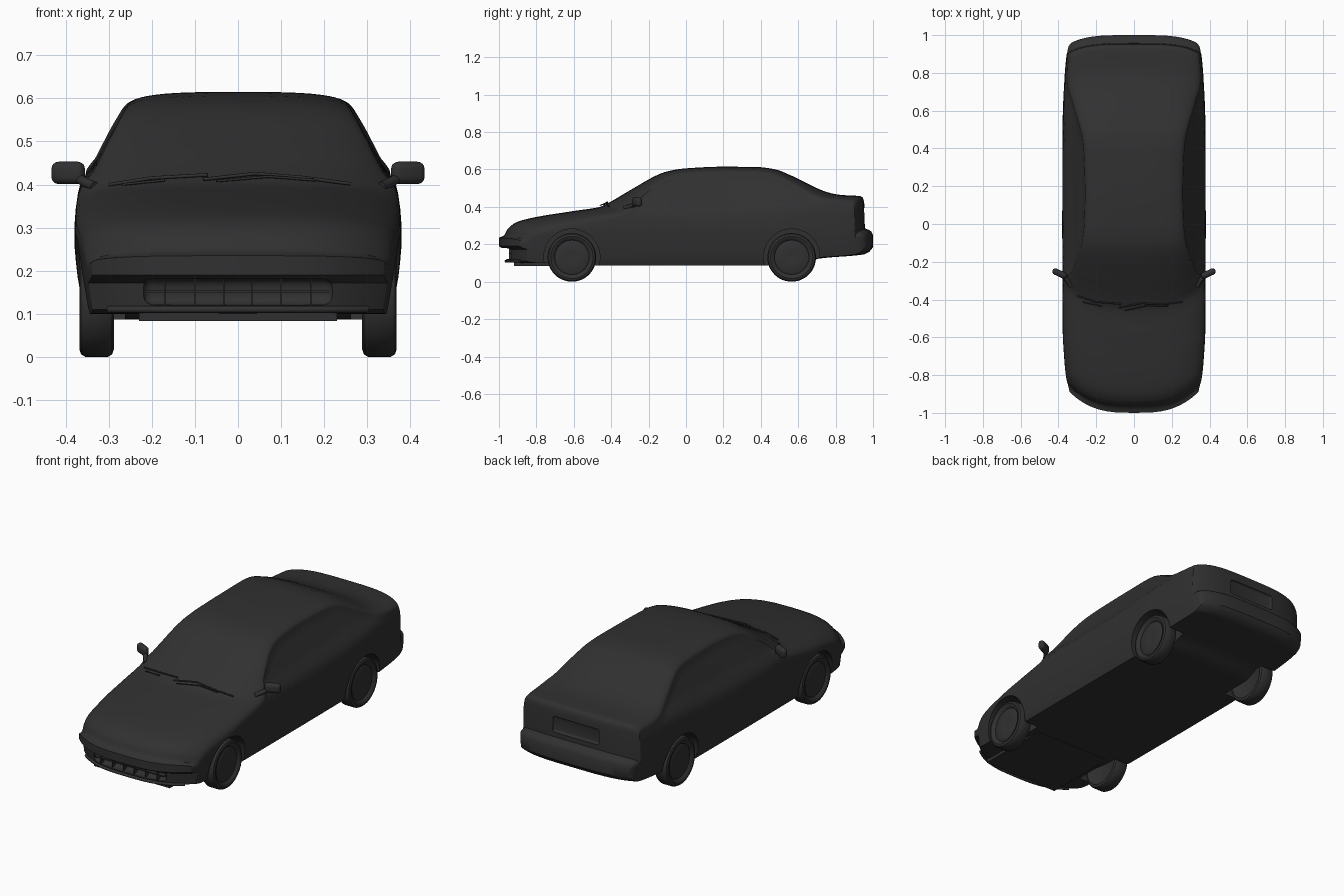
import bpy, bmesh, math
from mathutils import Vector, Matrix

if "Cube" in bpy.data.objects:
    bpy.data.objects.remove(bpy.data.objects["Cube"])

paint = bpy.data.materials.new("dark_paint")
paint.diffuse_color = (0.03, 0.03, 0.03, 1)
paint.use_nodes = True
paint.node_tree.nodes["Principled BSDF"].inputs["Base Color"].default_value = paint.diffuse_color


def finish(name, bm, angle=35):
    bmesh.ops.recalc_face_normals(bm, faces=bm.faces)
    me = bpy.data.meshes.new(name)
    bm.to_mesh(me)
    bm.free()
    ob = bpy.data.objects.new(name, me)
    bpy.context.collection.objects.link(ob)
    me.materials.append(paint)
    smooth(ob, angle)
    return ob


def smooth(ob, angle):
    bpy.ops.object.select_all(action='DESELECT')
    ob.select_set(True)
    bpy.context.view_layer.objects.active = ob
    bpy.ops.object.shade_smooth_by_angle(angle=math.radians(angle))


def curve(pts):
    """Monotone smooth interpolation through (position, value) knots."""
    xs, vs = zip(*pts)
    n = len(xs)
    d = [(vs[i + 1] - vs[i]) / (xs[i + 1] - xs[i]) for i in range(n - 1)]
    m = [d[0]] + [2 * a * b / (a + b) if a * b > 0 else 0 for a, b in zip(d, d[1:])] + [d[-1]]

    def f(x):
        x = min(max(x, xs[0]), xs[-1])
        i = max(k for k in range(n - 1) if xs[k] <= x)
        h = xs[i + 1] - xs[i]
        t = (x - xs[i]) / h
        return ((2*t**3 - 3*t**2 + 1) * vs[i] + (t**3 - 2*t**2 + t) * h * m[i]
                + (3*t**2 - 2*t**3) * vs[i + 1] + (t**3 - t**2) * h * m[i + 1])
    return f


def ramp(v, a, b):
    t = min(max((v - a) / (b - a), 0), 1)
    return t * t * (3 - 2 * t)


# Design curves of the body: centre line, underside, plan width, crown and side section
TOP = [(-1, .235), (-.985, .241), (-.972, .248), (-.955, .28), (-.935, .3), (-.9, .321), (-.8, .346),
       (-.6, .378), (-.46, .4), (-.41, .424), (-.28, .5), (-.15, .572), (-.1, .59), (0, .606),
       (.2, .615), (.38, .613), (.48, .6), (.55, .573), (.78, .472), (.84, .463), (.93, .458),
       (.945, .45), (.953, .42), (.957, .285), (.98, .276), (.99, .268), (1, .25)]
BOTTOM = [(-1, .19), (-.985, .18), (-.965, .172), (-.958, .11), (-.9, .1), (-.7, .1), (-.55, .087),
          (.6, .087), (.71, .123), (.95, .146), (.98, .16), (1, .185)]
top, bottom = curve(TOP), curve(BOTTOM)
plan = curve([(-1, .345), (-.95, .36), (-.85, .37), (-.7, .378), (0, .38), (.6, .378),
              (.85, .367), (.95, .357), (.985, .35), (1, .335)])
crown = curve([(-1, .02), (-.96, .05), (-.85, .07), (-.5, .05), (-.35, .035), (-.1, .045),
               (.5, .05), (.95, .05), (1, .02)])
side = curve([(.08, .345), (.1, .355), (.15, .366), (.2, .374), (.28, .38), (.34, .377), (.38, .368),
              (.4, .356), (.415, .342), (.45, .322), (.5, .297), (.55, .27), (.6, .24)])


def half_width(s, z):
    z -= .03 * ramp(s, .1, .9) * ramp(z, .3, .4)
    return side(z) * plan(s) / .38


def bow(x, s):
    u = abs(x) / .35
    return .12 * u**3 * (1 - ramp(s, -.5, .2)) - .05 * u**4 * ramp(s, .2, .65)


P, N, K = 3.2, 12, 14


def on_top(x, s, lift=0):
    ze = top(s) - crown(s)
    u = min(abs(x) / half_width(s, ze), 1)
    return Vector((x, s + bow(x, s), ze + crown(s) * (1 - u**P)**(1 / P) + lift))


def section(s):
    zb, ze = bottom(s), top(s) - crown(s)
    xb, xe = half_width(s, zb), half_width(s, ze)
    half = [(xb * math.sin(j / N * math.pi / 2)**(2 / P), zb) for j in range(N)]
    half += [(half_width(s, zb + (ze - zb) * j / K), zb + (ze - zb) * j / K) for j in range(K)]
    for j in range(N):
        t = j / N * math.pi / 2
        half.append((xe * math.cos(t)**(2 / P), ze + crown(s) * math.sin(t)**(2 / P)))
    half.append((0, top(s)))
    pts = half + [(-x, z) for x, z in half[-2:0:-1]]
    return [(x, s + bow(x, s), z) for x, z in pts]


# Body shell lofted from nose to tail
stations = sorted({round(y, 3) for y, _ in TOP + BOTTOM} | {round(-.94 + .02 * i, 3) for i in range(95)})
bm = bmesh.new()
rings = [[bm.verts.new(p) for p in section(s)] for s in stations]
M = len(rings[0])
for a, b in zip(rings, rings[1:]):
    for i in range(M):
        bm.faces.new((a[i], a[(i + 1) % M], b[(i + 1) % M], b[i]))
r = N + K // 2
for ring in (rings[0], rings[-1]):
    for i in range(M // 2):
        quad = [ring[(r + i) % M], ring[(r + i + 1) % M], ring[(r - i - 1) % M], ring[(r - i) % M]]
        bm.faces.new(list(dict.fromkeys(quad)))
body = finish("body", bm)


def box(name, size, loc, bevel=0, rot=0, segments=3):
    bm = bmesh.new()
    bmesh.ops.create_cube(bm, size=1)
    bmesh.ops.scale(bm, vec=size, verts=bm.verts)
    if bevel:
        bmesh.ops.bevel(bm, geom=bm.edges[:], offset=bevel, segments=segments, profile=.5, affect='EDGES')
    bm.transform(Matrix.Translation(loc) @ Matrix.Rotation(rot, 4, 'Z'))
    return finish(name, bm)


def cylinder_x(name, radius, x0, x1, y, z):
    bm = bmesh.new()
    bmesh.ops.create_cone(bm, cap_ends=True, segments=48, radius1=radius, radius2=radius, depth=x1 - x0)
    bm.transform(Matrix.Translation(((x0 + x1) / 2, y, z)) @ Matrix.Rotation(math.pi / 2, 4, 'Y'))
    return finish(name, bm)


def cut(target, cutter):
    cutter.hide_render = True
    mod = target.modifiers.new("cut", 'BOOLEAN')
    mod.operation, mod.solver, mod.object = 'DIFFERENCE', 'EXACT', cutter
    bpy.context.view_layer.objects.active = target
    bpy.ops.object.modifier_apply(modifier=mod.name)
    bpy.data.objects.remove(cutter)


def tube(name, points, radius):
    cu = bpy.data.curves.new(name, 'CURVE')
    cu.dimensions, cu.bevel_depth, cu.bevel_resolution, cu.use_fill_caps = '3D', radius, 2, True
    sp = cu.splines.new('POLY')
    sp.points.add(len(points) - 1)
    for p, co in zip(sp.points, points):
        p.co = (*co, 1)
    cu.materials.append(paint)
    ob = bpy.data.objects.new(name, cu)
    bpy.context.collection.objects.link(ob)
    return ob


# Wheels, each a profile (offset along axle, radius) spun around the axle
AXLES = {"front": -.61, "rear": .565}
WHEEL = [(.026, 0), (.03, .03), (.03, .085), (.026, .092), (.036, .1), (.04, .113), (.036, .124),
         (.026, .13), (-.026, .13), (-.036, .124), (-.04, .112), (-.03, .095), (-.03, 0)]
for end, y in AXLES.items():
    for label, sx in (("right", 1), ("left", -1)):
        bm = bmesh.new()
        vs = [bm.verts.new((o, 0, rad)) for o, rad in WHEEL]
        edges = [bm.edges.new(e) for e in zip(vs, vs[1:])]
        bmesh.ops.spin(bm, geom=vs + edges, cent=(0, 0, 0), axis=(1, 0, 0), angle=math.tau, steps=48)
        bmesh.ops.remove_doubles(bm, verts=bm.verts, dist=1e-5)
        bm.transform(Matrix.Translation((sx * .328, y, .13)) @ Matrix.Scale(sx, 4, (1, 0, 0)))
        finish(f"{end}_{label}_wheel", bm)
        x0, x1 = sorted((sx * .262, sx * .5))
        cut(body, cylinder_x("arch_cutter", .15, x0, x1, y, .132))

# Front air intake and number plate recess
cut(body, box("intake_cutter", (.44, .3, .06), (0, -1.065, .151), .02))
cut(body, box("plate_cutter", (.28, .12, .085), (0, 1.002, .352), .012))
smooth(body, 35)

# Intake grille bars
for i, x in enumerate((-.17, -.1, -.033, .033, .1, .17)):
    box(f"grille_upright_{i}", (.004, .035, .06), (x, -.93, .151))
box("grille_bar", (.42, .03, .006), (0, -.928, .151))

# Front lip and undertray
tube("front_lip", [(x * .03, -.962 + bow(x * .03, -.96), .11) for x in range(-10, 11)], .008)
box("undertray", (.46, .42, .02), (0, -.71, .094))

# Door mirrors
for label, sx in (("right", 1), ("left", -1)):
    box(f"{label}_mirror", (.082, .034, .052), (sx * .394, -.262, .427), .0165, sx * math.radians(25), 4)
    tube(f"{label}_mirror_arm", [(sx * .332, -.33, .395), (sx * .35, -.3, .403), (sx * .372, -.272, .415)], .012)

# Windscreen wipers
for label, pts in (("right", [(-.3, -.455), (-.2, -.435), (-.07, -.425)]),
                   ("left", [(-.08, -.445), (.04, -.42), (.15, -.435), (.26, -.46)])):
    tube(f"{label}_wiper", [on_top(x, s, .007) for x, s in pts], .004)
    tube(f"{label}_wiper_arm", [on_top(x + .03, s - .014, .008) for x, s in pts[:-1]], .003)
